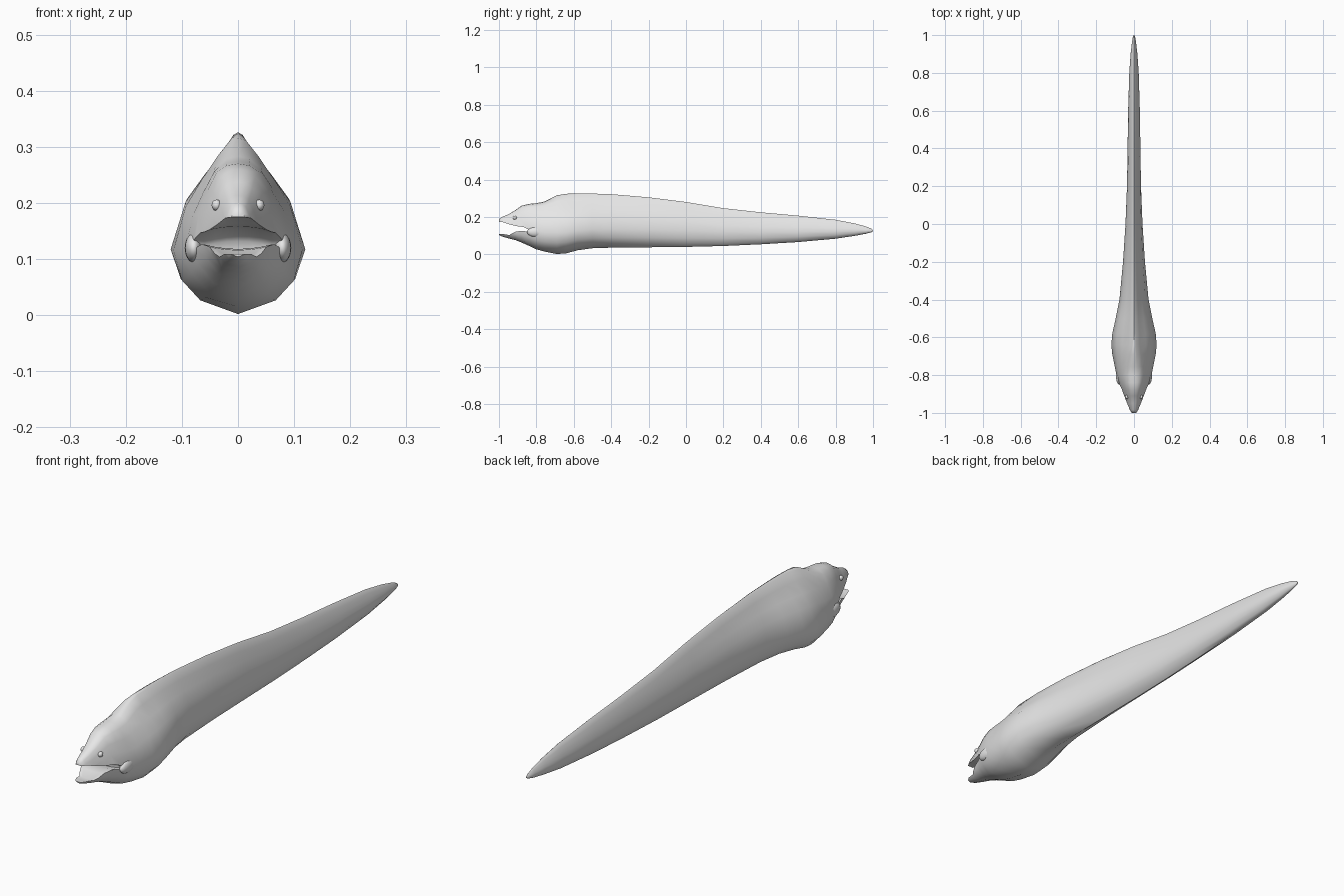
import bpy
import bmesh
from mathutils import Vector

cube = bpy.data.objects.get("Cube")
if cube:
    bpy.data.objects.remove(cube, do_unlink=True)

# Single plain grey skin
skin = bpy.data.materials.new("grey skin")
skin.use_nodes = True
GREY = (0.8, 0.8, 0.8, 1)
skin.diffuse_color = GREY
skin.node_tree.nodes["Principled BSDF"].inputs["Base Color"].default_value = GREY


def finish(name, bm):
    bmesh.ops.recalc_face_normals(bm, faces=bm.faces)
    mesh = bpy.data.meshes.new(name)
    bm.to_mesh(mesh)
    bm.free()
    mesh.materials.append(skin)
    obj = bpy.data.objects.new(name, mesh)
    bpy.context.collection.objects.link(obj)
    return obj


def smooth(obj, angle):
    bpy.ops.object.select_all(action='DESELECT')
    obj.select_set(True)
    bpy.context.view_layer.objects.active = obj
    bpy.ops.object.shade_smooth_by_angle(angle=angle)


def loft(name, rings):
    """Skin a list of closed rings and cap both ends."""
    bm = bmesh.new()
    loops = [[bm.verts.new(p) for p in ring] for ring in rings]
    n = len(loops[0])
    for a, b in zip(loops, loops[1:]):
        for i in range(n):
            j = (i + 1) % n
            bm.faces.new((a[i], a[j], b[j], b[i]))
    bm.faces.new(loops[0])
    bm.faces.new(loops[-1])
    return finish(name, bm)


def ellipsoid(name, centre, size):
    bm = bmesh.new()
    bmesh.ops.create_uvsphere(bm, u_segments=16, v_segments=10, radius=1)
    for v in bm.verts:
        v.co = Vector(centre) + v.co * Vector(size)
    smooth(finish(name, bm), 3.14)


# Half cross-sections, top to bottom: (share of half width, share of height)
SECTIONS = [
    [(0, 1), (.25, .985), (.48, .93), (.68, .78), (.87, .61), (1, .4), (.9, .2), (.55, .05), (0, 0)],
    [(0, 1), (.07, .985), (.25, .88), (.52, .75), (.78, .615), (1, .35), (.85, .185), (.6, .09), (0, 0)],
    [(0, 1), (.12, .975), (.4, .86), (.68, .7), (.88, .55), (1, .38), (.85, .2), (.48, .06), (0, 0)],
]

# Stations along the body: y, top, bottom, half width, section blend
STATIONS = [
    (-1, .187, .104, .02, 0), (-.985, .2, .096, .03, 0), (-.95, .214, .086, .041, 0),
    (-.91, .238, .076, .054, 0), (-.88, .26, .064, .064, 0), (-.84, .27, .046, .08, 0),
    (-.8, .274, .027, .093, .1), (-.755, .283, .015, .102, .3), (-.69, .316, .002, .115, .7),
    (-.64, .324, .006, .12, 1), (-.58, .326, .022, .115, 1), (-.5, .325, .033, .097, 1),
    (-.4, .322, .036, .077, 1.1), (-.2, .305, .038, .058, 1.3), (0, .28, .04, .045, 1.6),
    (.2, .247, .045, .037, 2), (.4, .225, .054, .034, 2), (.6, .207, .066, .031, 2),
    (.8, .185, .084, .025, 2), (.9, .166, .099, .018, 2), (.96, .15, .11, .011, 2),
    (.99, .138, .118, .006, 2), (1, .13, .124, .002, 2),
]


def body_ring(y, top, bottom, width, blend):
    k = min(int(blend), 1)
    t = blend - k
    half = []
    for (x0, h0), (x1, h1) in zip(SECTIONS[k], SECTIONS[k + 1]):
        x, h = x0 + (x1 - x0) * t, h0 + (h1 - h0) * t
        half.append((x * width, y, bottom + h * (top - bottom)))
    return half + [(-x, y, z) for x, y, z in half[-2:0:-1]]


body = loft("body", [body_ring(*s) for s in STATIONS])

# Open mouth: y, roof, floor, with an arched roof and a hollow floor
MOUTH = [(-1.05, .17, .119), (-.98, .166, .116), (-.945, .156, .109), (-.91, .15, .124),
         (-.87, .147, .126), (-.845, .135, .12), (-.83, .124, .117)]
slices = []
for i in range(-6, 7):
    x = i * 0.02
    arch = max(0, 1 - (x / 0.06) ** 2)
    roof = [(x, y, r + .008 * arch) for y, r, f in MOUTH]
    floor = [(x, y, f - .008 * arch) for y, r, f in MOUTH]
    slices.append(roof + floor[::-1])
cutter = loft("mouth_cutter", slices)
cutter.hide_render = True

cut = body.modifiers.new("mouth", 'BOOLEAN')
cut.operation = 'DIFFERENCE'
cut.solver = 'EXACT'
cut.object = cutter
bpy.context.view_layer.objects.active = body
bpy.ops.object.modifier_apply(modifier=cut.name)
bpy.data.objects.remove(cutter, do_unlink=True)
smooth(body, 1.0)

# Small eyes and jaw muscles on both sides
for side, s in (("left", 1), ("right", -1)):
    ellipsoid(side + "_eye", (s * .038, -.915, .196), (.009, .011, .01))
    ellipsoid(side + "_jaw_muscle", (s * .079, -.805, .12), (.016, .045, .026))
